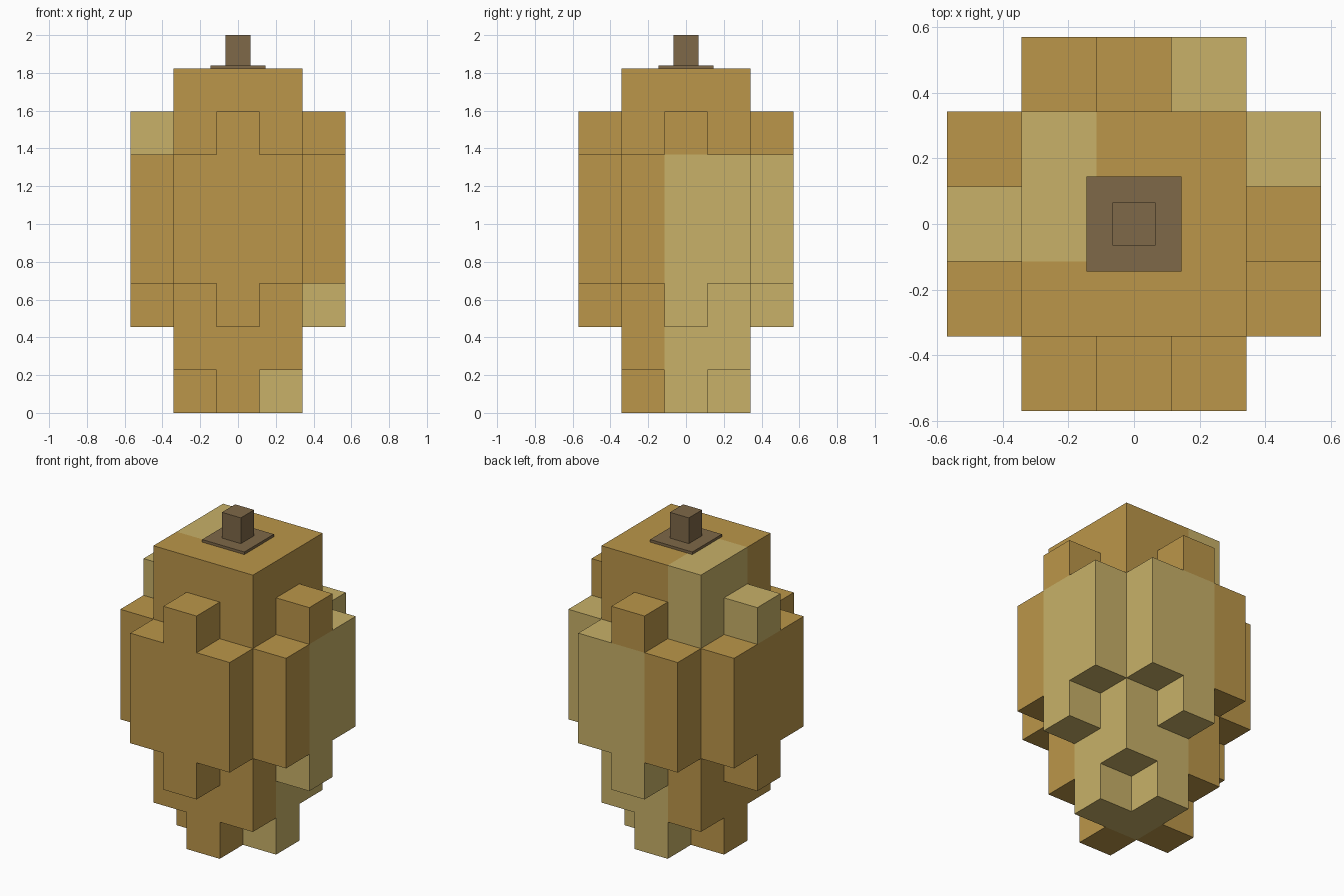
import bpy, bmesh
from mathutils import Vector

if "Cube" in bpy.data.objects:
    bpy.data.objects.remove(bpy.data.objects["Cube"])

U = 0.228          # edge of one cube in the blocky body
LAYERS = 8         # body height in cubes


def material(name, rgb):
    m = bpy.data.materials.new(name)
    m.diffuse_color = (*rgb, 1.0)
    m.use_nodes = True
    m.node_tree.nodes["Principled BSDF"].inputs["Base Color"].default_value = m.diffuse_color
    return m


ochre = material("ochre", (0.497, 0.305, 0.067))
pale_tan = material("pale_tan", (0.578, 0.440, 0.138))
brown = material("bark_brown", (0.209, 0.138, 0.065))


def filled(i, j, k):
    """Which cubes of the 5 x 5 x 8 grid belong to the body."""
    if not 0 <= k < LAYERS:
        return False
    a, b = sorted((abs(i), abs(j)))
    if k == 0:                       # cross-shaped foot
        return b <= 1 and a == 0
    if b <= 1:                       # central column
        return True
    if b == 2:                       # side slabs, with a single cube above and below
        return (3 <= k <= 5 and a <= 1) or (k in (2, 6) and a == 0)
    return False


def is_pale(i, j, k):
    """Pale patches: back right below, back left near the top."""
    return j >= 0 and (i < 0 if k >= 6 else i >= 0)


def build_body():
    bm = bmesh.new()
    for i in range(-2, 3):
        for j in range(-2, 3):
            for k in range(LAYERS):
                if not filled(i, j, k):
                    continue
                centre = Vector((i, j, k + 0.5)) * U
                for axis in range(3):
                    for sign in (-1, 1):
                        n = Vector((0, 0, 0))
                        n[axis] = sign
                        if filled(i + int(n.x), j + int(n.y), k + int(n.z)):
                            continue
                        # outward facing square on the exposed side
                        s = Vector((0, 0, 0))
                        s[(axis + 1) % 3] = 1
                        t = n.cross(s)
                        corners = [centre + (n + s * p + t * q) * U / 2
                                   for p, q in ((-1, -1), (1, -1), (1, 1), (-1, 1))]
                        face = bm.faces.new([bm.verts.new(c) for c in corners])
                        face.material_index = int(is_pale(i, j, k))
    bmesh.ops.remove_doubles(bm, verts=bm.verts, dist=0.001)
    finish("body", bm, ochre, pale_tan)


def finish(name, bm, *mats):
    mesh = bpy.data.meshes.new(name)
    bm.to_mesh(mesh)
    bm.free()
    for m in mats:
        mesh.materials.append(m)
    obj = bpy.data.objects.new(name, mesh)
    bpy.context.collection.objects.link(obj)


def build_box(name, width, z0, z1, mat):
    bm = bmesh.new()
    bmesh.ops.create_cube(bm, size=1)
    for v in bm.verts:
        v.co = Vector((v.co.x * width, v.co.y * width, z1 if v.co.z > 0 else z0))
    finish(name, bm, mat)


build_body()
# Cap plate and stalk on top
top = U * LAYERS
build_box("stem_plate", 0.29, top, top + 0.016, brown)
build_box("stem", 0.13, top + 0.016, 2.0, brown)
